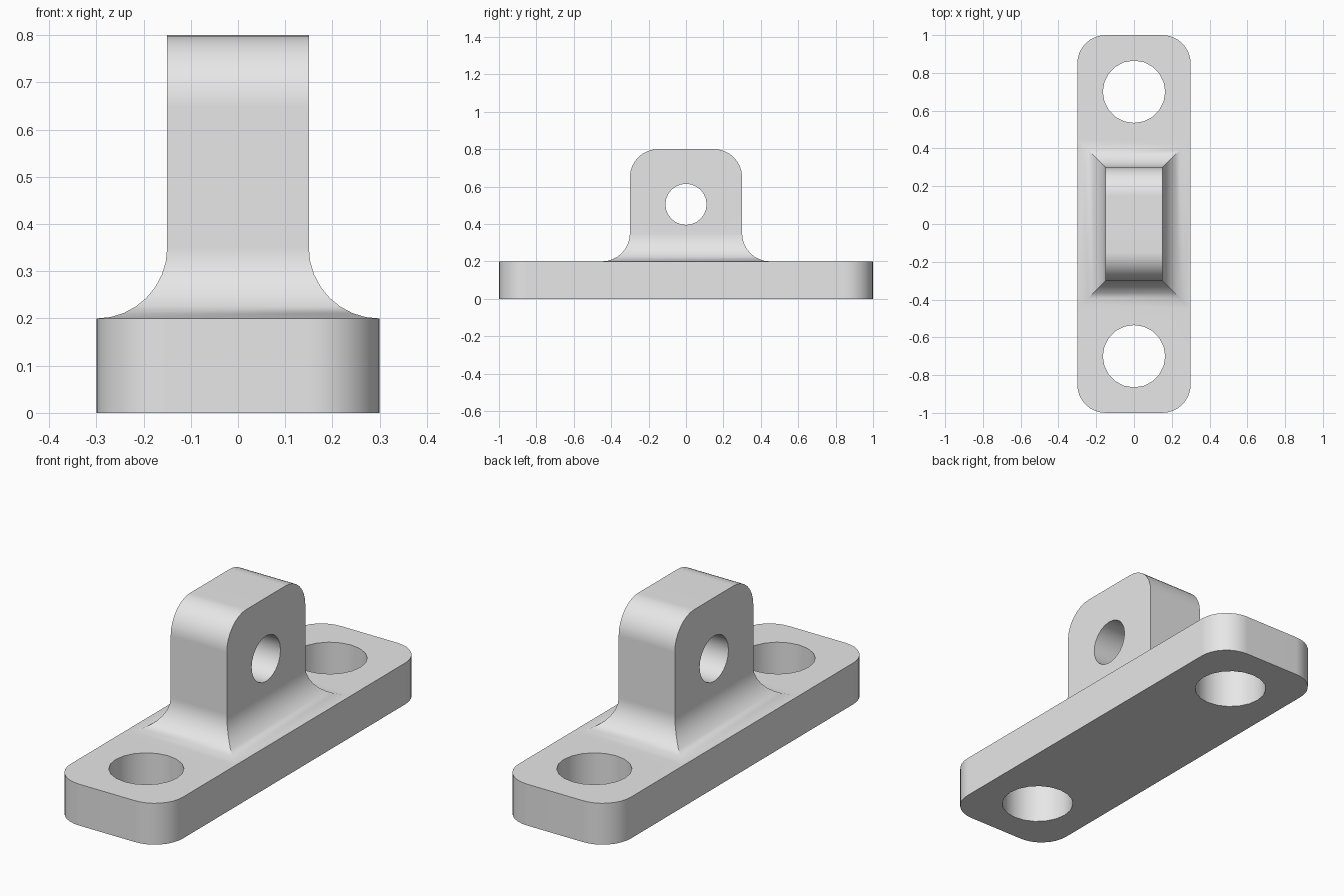
import bpy
import bmesh
from math import sin, cos, pi, radians

if "Cube" in bpy.data.objects:
    bpy.data.objects.remove(bpy.data.objects["Cube"], do_unlink=True)

R = 0.15       # shared radius of corners and fillets
STEPS = 8      # segments per quarter arc
PLATE_Z = 0.2
TOP_Z = 0.8

grey = bpy.data.materials.new("plain grey")
grey.use_nodes = True
grey.diffuse_color = (0.8, 0.8, 0.8, 1)
grey.node_tree.nodes["Principled BSDF"].inputs["Base Color"].default_value = (0.8, 0.8, 0.8, 1)


def loft(name, rings):
    """Skin a stack of closed rings and cap both ends."""
    bm = bmesh.new()
    loops = [[bm.verts.new(p) for p in ring] for ring in rings]
    n = len(loops[0])
    for low, high in zip(loops, loops[1:]):
        for i in range(n):
            j = (i + 1) % n
            bm.faces.new((low[i], low[j], high[j], high[i]))
    bm.faces.new(loops[0][::-1])
    bm.faces.new(loops[-1])
    bmesh.ops.recalc_face_normals(bm, faces=bm.faces)
    mesh = bpy.data.meshes.new(name)
    bm.to_mesh(mesh)
    bm.free()
    mesh.materials.append(grey)
    obj = bpy.data.objects.new(name, mesh)
    bpy.context.collection.objects.link(obj)
    return obj


def rectangle(hx, hy, z):
    return [(-hx, -hy, z), (hx, -hy, z), (hx, hy, z), (-hx, hy, z)]


def rounded_rectangle(hx, hy, r, z):
    points = []
    for k, (sx, sy) in enumerate(((1, 1), (-1, 1), (-1, -1), (1, -1))):
        for i in range(STEPS + 1):
            a = (k + i / STEPS) * pi / 2
            points.append((sx * (hx - r) + r * cos(a), sy * (hy - r) + r * sin(a), z))
    return points


def combine(target, other, operation):
    mod = target.modifiers.new(operation.lower(), "BOOLEAN")
    mod.operation = operation
    mod.solver = "EXACT"
    mod.object = other
    bpy.context.view_layer.objects.active = target
    bpy.ops.object.modifier_apply(modifier=mod.name)
    bpy.data.objects.remove(other, do_unlink=True)


def drill(target, radius, sides, location, rotation=(0, 0, 0)):
    bpy.ops.mesh.primitive_cylinder_add(vertices=sides, radius=radius, depth=1,
                                        location=location, rotation=rotation)
    cutter = bpy.context.object
    cutter.hide_render = True
    cutter.data.materials.append(grey)
    combine(target, cutter, "DIFFERENCE")


# Base plate with rounded corners
bracket = loft("mounting_bracket", [rounded_rectangle(0.3, 1, R, z) for z in (0, PLATE_Z)])

# Lug: root sunk in the plate, flared fillet, straight sides, rounded shoulders
hx, hy = 0.15, 0.3
rings = [rectangle(0.28, 0.43, PLATE_Z / 2)]
for i in range(STEPS + 1):
    a = i / STEPS * pi / 2
    flare = (R - 0.001) * (1 - sin(a))
    rings.append(rectangle(hx + flare, hy + flare, PLATE_Z + R * (1 - cos(a))))
for i in range(STEPS + 1):
    a = i / STEPS * pi / 2
    rings.append(rectangle(hx, hy - R * (1 - cos(a)), TOP_Z - R + R * sin(a)))
combine(bracket, loft("lug", rings), "UNION")

# Two bolt holes and the cross hole through the lug
for y in (-0.7, 0.7):
    drill(bracket, 0.165, 20, (0, y, PLATE_Z / 2))
drill(bracket, 0.11, 24, (0, 0, 0.505), (0, pi / 2, 0))

# Smooth arcs, crisp edges, flat faces kept flat
bpy.ops.object.select_all(action="DESELECT")
bracket.select_set(True)
bpy.context.view_layer.objects.active = bracket
bpy.ops.object.shade_smooth_by_angle(angle=radians(30))
weighted = bracket.modifiers.new("even_shading", "WEIGHTED_NORMAL")
weighted.keep_sharp = True
